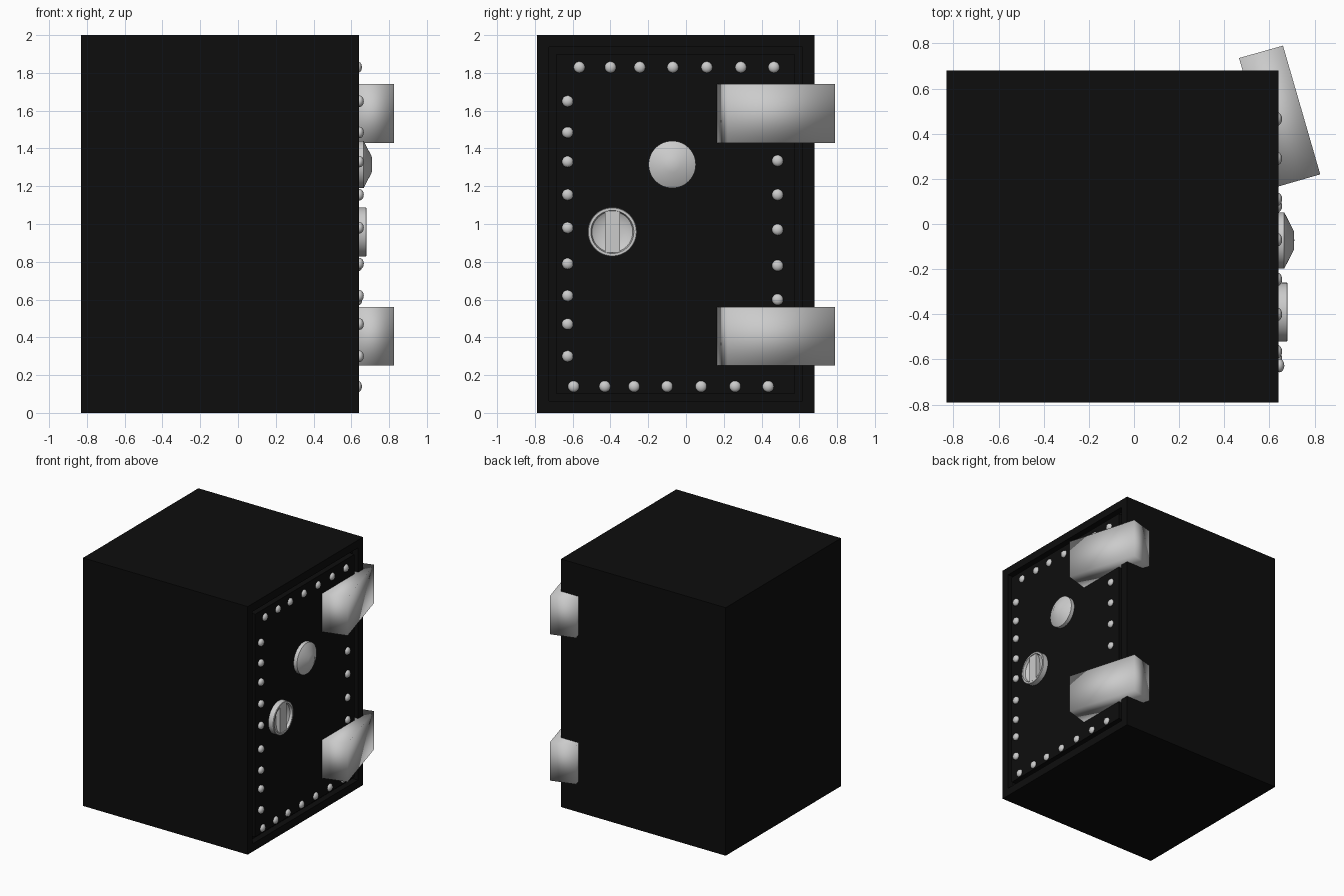
import bpy, bmesh, math
from mathutils import Matrix, Vector

if "Cube" in bpy.data.objects:
    bpy.data.objects.remove(bpy.data.objects["Cube"])

FACE = 0.64  # x of the door side

black = bpy.data.materials.new("black_paint")
black.diffuse_color = (0.004, 0.004, 0.004, 1)
black.use_nodes = True
black.node_tree.nodes["Principled BSDF"].inputs["Base Color"].default_value = black.diffuse_color


def finish(name, bm, mat=None, smooth=None):
    bmesh.ops.recalc_face_normals(bm, faces=bm.faces)
    me = bpy.data.meshes.new(name)
    bm.to_mesh(me)
    bm.free()
    ob = bpy.data.objects.new(name, me)
    bpy.context.collection.objects.link(ob)
    if mat:
        me.materials.append(mat)
    if smooth is not None:
        bpy.ops.object.select_all(action='DESELECT')
        ob.select_set(True)
        bpy.context.view_layer.objects.active = ob
        bpy.ops.object.shade_smooth_by_angle(angle=math.radians(smooth))
    return ob


def add_box(bm, lo, hi):
    lo, hi = Vector(lo), Vector(hi)
    m = Matrix.Translation((lo + hi) / 2) @ Matrix.Diagonal((*(hi - lo), 1))
    return bmesh.ops.create_cube(bm, size=1, matrix=m)['verts']


def lathe(name, profile, y, z, steps=48, smooth=25):
    """Spin (x, radius) points around an axis along x."""
    bm = bmesh.new()
    vs = [bm.verts.new((x, y, z + r)) for x, r in profile]
    es = [bm.edges.new(p) for p in zip(vs, vs[1:])]
    bmesh.ops.spin(bm, geom=vs + es, cent=(0, y, z), axis=(1, 0, 0),
                   angle=math.tau, steps=steps)
    bmesh.ops.remove_doubles(bm, verts=bm.verts, dist=1e-4)
    return finish(name, bm, smooth=smooth)


# safe body with a shallow door recess
bm = bmesh.new()
add_box(bm, (-0.83, -0.79, 0), (FACE, 0.68, 2))
bm.faces.ensure_lookup_table()
side = max(bm.faces, key=lambda f: f.calc_center_median().x)
bmesh.ops.inset_region(bm, faces=[side], thickness=0.09)
bmesh.ops.translate(bm, verts=side.verts, vec=(0, 0, 0))
inner = bmesh.ops.extrude_face_region(bm, geom=[side])
bmesh.ops.translate(bm, vec=(-0.05, 0, 0),
                    verts=[v for v in inner['geom'] if isinstance(v, bmesh.types.BMVert)])
if side.is_valid:
    bmesh.ops.delete(bm, geom=[side], context='FACES_ONLY')
finish("safe_body", bm, black)

# door panel
bm = bmesh.new()
add_box(bm, (FACE - 0.06, -0.688, 0.102), (FACE - 0.005, 0.578, 1.898))
finish("door", bm, black)

# rivets round the door edge
spots = [(y, 1.83, 0.635) for y in (-0.565, -0.4, -0.245, -0.07, 0.11, 0.29, 0.465)]
spots += [(y - 0.03, 0.14, 0.635) for y in (-0.565, -0.4, -0.245, -0.07, 0.11, 0.29, 0.465)]
spots += [(-0.627, z, 0.645) for z in (1.65, 1.485, 1.33, 1.155, 0.98, 0.79, 0.62, 0.47, 0.3)]
spots += [(0.485, z, 0.637) for z in (1.335, 1.155, 0.97, 0.78, 0.6)]
bm = bmesh.new()
for y, z, x in spots:
    m = Matrix.Translation((x, y, z)) @ Matrix.Diagonal((0.021, 0.03, 0.03, 1))
    bmesh.ops.create_uvsphere(bm, u_segments=16, v_segments=10, radius=1, matrix=m)
finish("rivets", bm, smooth=60)

# slanted hinge blocks
for name, z in (("lower_hinge", 0.25), ("upper_hinge", 1.43)):
    bm = bmesh.new()
    vs = [bm.verts.new((x, y, z)) for x, y in
          ((0.465, 0.735), (0.635, 0.165), (0.825, 0.22), (0.66, 0.79))]
    f = bm.faces.new(vs)
    top = bmesh.ops.extrude_face_region(bm, geom=[f])
    bmesh.ops.translate(bm, vec=(0, 0, 0.31),
                        verts=[v for v in top['geom'] if isinstance(v, bmesh.types.BMVert)])
    finish(name, bm, smooth=180)

# combination dial
lathe("dial", [(0.62, 0), (0.62, 0.125), (0.665, 0.125), (0.669, 0.118),
               (0.708, 0.042), (0.71, 0)], -0.073, 1.315)

# handle ring with a hollow cup and grip bar
lathe("handle_cup", [(0.61, 0), (0.61, 0.13), (0.677, 0.13), (0.68, 0.127), (0.68, 0.114),
                     (0.66, 0.108), (0.645, 0.085), (0.639, 0.045), (0.637, 0)], -0.39, 0.958)
bm = bmesh.new()
add_box(bm, (0.63, -0.43, 0.848), (0.676, -0.35, 1.068))
finish("handle_grip", bm)
